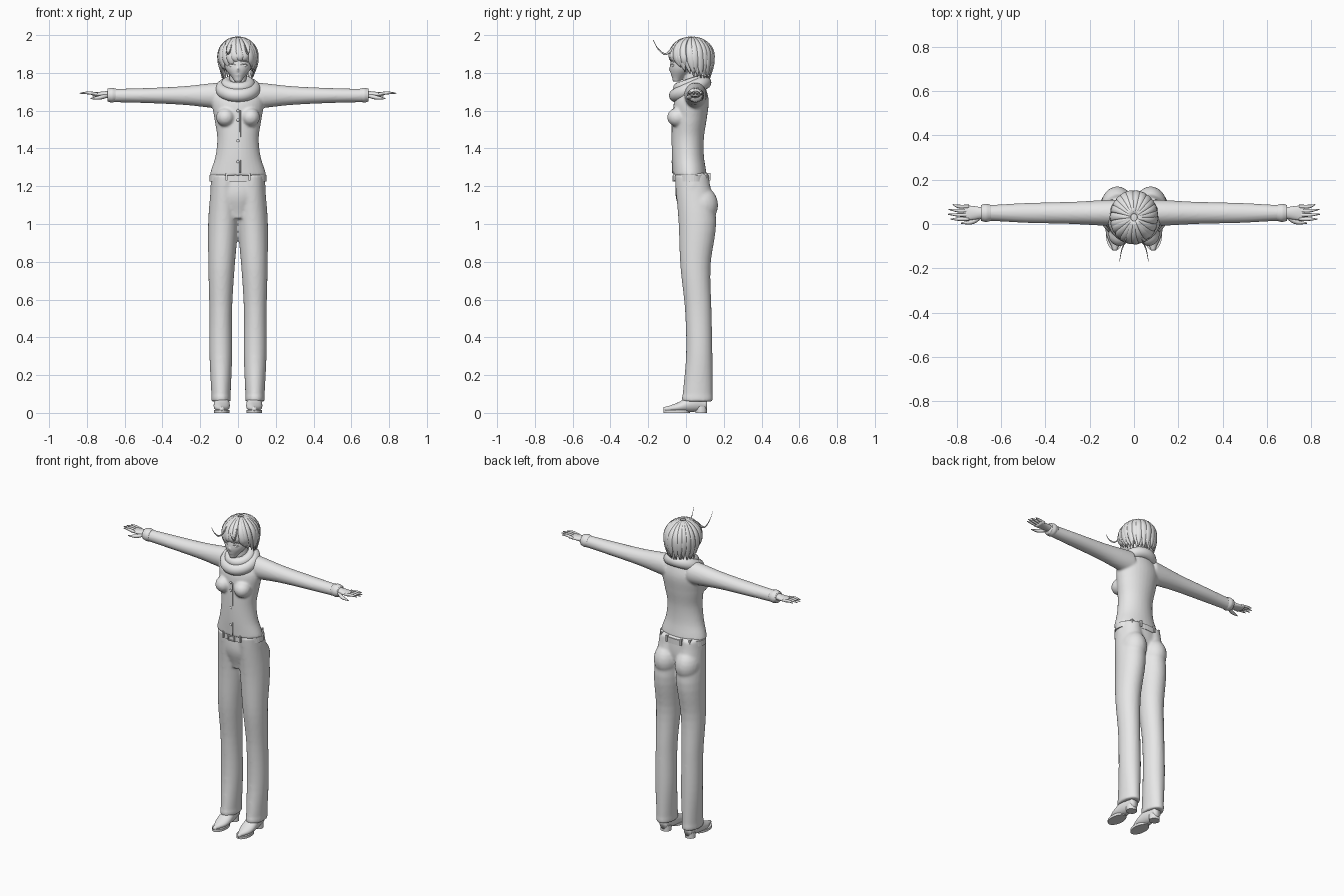
import bpy, bmesh, math, random
from mathutils import Vector, Matrix

random.seed(4)
if "Cube" in bpy.data.objects:
    bpy.data.objects.remove(bpy.data.objects["Cube"])

COLOUR = (0.8, 0.8, 0.8, 1)
grey = bpy.data.materials.new("plain grey")
grey.use_nodes = True
grey.diffuse_color = COLOUR
grey.node_tree.nodes["Principled BSDF"].inputs["Base Color"].default_value = COLOUR

SIDES = (1, -1)
FORWARD, UPWARD, SIDEWAYS = Vector((0, -1, 0)), Vector((0, 0, 1)), Vector((1, 0, 0))


def finish(name, bm, voxel=None, mirror=False, smooth=True):
    """Turn the bmesh into an object, optionally mirrored or fused into one skin."""
    bmesh.ops.recalc_face_normals(bm, faces=bm.faces)
    for face in bm.faces:
        face.smooth = smooth
    mesh = bpy.data.meshes.new(name)
    bm.to_mesh(mesh)
    bm.free()
    mesh.materials.append(grey)
    part = bpy.data.objects.new(name, mesh)
    bpy.context.scene.collection.objects.link(part)
    if mirror:
        part.modifiers.new("Mirror", 'MIRROR').use_mirror_merge = False
    if voxel:
        remesh = part.modifiers.new("Remesh", 'REMESH')
        remesh.mode = 'VOXEL'
        remesh.voxel_size = voxel
        remesh.use_smooth_shade = True
        part.modifiers.new("Smooth", 'SMOOTH').iterations = 5


def along(values, t):
    """Smooth value at t between evenly spread stations; a plain number is constant."""
    if not isinstance(values, list):
        return values
    last = len(values) - 1
    i = min(int(t * last), last - 1)
    f = t * last - i
    before, start, end, after = (values[min(max(k, 0), last)] for k in range(i - 1, i + 3))
    leave, arrive = (end - before) / 2, (after - start) / 2
    bend = end - start
    return start + (leave + (3 * bend - 2 * leave - arrive + (leave + arrive - 2 * bend) * f) * f) * f


def circle(segments):
    for k in range(segments):
        angle = math.tau * k / segments
        yield math.cos(angle), math.sin(angle)


def skin(bm, rings, closed=False):
    rings = [[bm.verts.new(point) for point in ring] for ring in rings]
    pairs = list(zip(rings, rings[1:]))
    if closed:
        pairs.append((rings[-1], rings[0]))
    else:
        bm.faces.new(rings[0])
        bm.faces.new(rings[-1])
    for a, b in pairs:
        for i in range(len(a)):
            bm.faces.new((a[i - 1], a[i], b[i], b[i - 1]))


def loft(bm, axis, start, end, centre_u, centre_v, radius_u, radius_v, side=1, steps=24, segments=32):
    """Oval cross-sections spread along one axis."""
    rings = []
    for step in range(steps + 1):
        t = step / steps
        place = start + (end - start) * t
        ring = []
        for cos, sin in circle(segments):
            point = [along(centre_u, t) + along(radius_u, t) * cos,
                     along(centre_v, t) + along(radius_v, t) * sin]
            point.insert("xyz".index(axis), place)
            ring.append((point[0] * side, point[1], point[2]))
        rings.append(ring)
    skin(bm, rings)


def tube(bm, points, radii, flat=1, out=lambda point: UPWARD, closed=False, steps=12, segments=8):
    """Round or flattened sweep along a smooth path."""
    points = [Vector(point) for point in points]
    path = points if closed else [along(points, step / steps) for step in range(steps + 1)]
    last, rings = len(path) - 1, []
    for i, point in enumerate(path):
        ahead = path[(i + 1) % len(path)] if closed else path[min(i + 1, last)]
        behind = path[i - 1] if closed else path[max(i - 1, 0)]
        tangent = (ahead - behind).normalized()
        across = tangent.cross(out(point)).normalized()
        lift = across.cross(tangent) * flat
        radius = along(radii, i / last)
        rings.append([point + (across * cos + lift * sin) * radius for cos, sin in circle(segments)])
    skin(bm, rings, closed)


def ball(bm, centre, radii, segments=24):
    bmesh.ops.create_uvsphere(bm, u_segments=segments, v_segments=segments // 2, radius=1,
                              matrix=Matrix.Translation(centre) @ Matrix.Diagonal((*radii, 1)))


def box(bm, centre, size):
    bmesh.ops.create_cube(bm, size=1, matrix=Matrix.Translation(centre) @ Matrix.Diagonal((*size, 1)))


# Trousers: two legs, seat and pelvis fused
bm = bmesh.new()
for side in SIDES:
    loft(bm, 'z', .06, 1.26, [.09, .09, .07], [.06, .07, .065, .05, .06, .03],
         [.05, .06, .06, .07, .08, .07], [.08, .07, .07, .08, .1, .09], side)
    loft(bm, 'z', .06, .09, .09, .06, .052, .082, side)
    ball(bm, (.075 * side, .08, 1.1), (.075, .09, .1))
loft(bm, 'z', 1.03, 1.27, 0, .035, [.06, .14, .14], [.06, .09, .085])
finish("trousers", bm, voxel=.008)

# Fitted jacket: torso, chest and sleeves fused
bm = bmesh.new()
loft(bm, 'z', 1.255, 1.76, 0, [.02, .01, .01, .02, .03, .045],
     [.15, .12, .11, .125, .135, .08], [.09, .085, .085, .09, .09, .05])
for side in SIDES:
    ball(bm, (.066 * side, -.045, 1.565), (.05, .055, .05))
    loft(bm, 'x', .08, .68, .05, 1.68, [.06, .05, .045, .035], [.07, .05, .04, .035], side)
finish("jacket", bm, voxel=.007)

# Sleeve cuffs
bm = bmesh.new()
loft(bm, 'x', .645, .69, .05, 1.682, [.036, .041, .036], [.034, .039, .034])
finish("cuffs", bm, mirror=True)

# Buttons and front seam
bm = bmesh.new()
for height in (1.33, 1.44, 1.55, 1.6):
    ball(bm, (0, -.073, height), (.008, .005, .008))
finish("buttons", bm)
bm = bmesh.new()
tube(bm, [(.012, -.072, 1.27), (.012, -.073, 1.6)], .003, out=lambda point: FORWARD)
finish("front_seam", bm)

# Belt, buckle and loops
bm = bmesh.new()
loft(bm, 'z', 1.225, 1.26, 0, .03, .15, .095, steps=2, segments=48)
finish("belt", bm, smooth=False)
bm = bmesh.new()
for side in SIDES:
    box(bm, (.022 * side, -.066, 1.24), (.005, .01, .03))
    box(bm, (0, -.066, 1.24 + .013 * side), (.04, .01, .005))
finish("buckle", bm, smooth=False)
bm = bmesh.new()
for x, y in ((.05, .12), (.1, .1), (.06, -.06)):
    box(bm, (x, y, 1.25), (.01, .02, .04))
finish("belt_loops", bm, mirror=True, smooth=False)

# Cowl scarf of two tilted rolls
bm = bmesh.new()
for width, depth, height, tilt, thickness in ((.084, .076, 1.715, .034, .036), (.06, .06, 1.74, .02, .03)):
    roll = [(width * sin, .022 - depth * cos, height - tilt * cos) for cos, sin in circle(40)]
    tube(bm, roll, thickness, closed=True, segments=16)
finish("scarf", bm)

# Hands with four fingers and a thumb
bm = bmesh.new()
loft(bm, 'x', .67, .77, .05, 1.686, [.024, .03, .036], [.02, .015, .01], steps=8)
for finger in range(4):
    y = .022 + .019 * finger
    tip = .84 - .008 * (finger - 1.3) ** 2
    tube(bm, [(.745, y, 1.688), (.79, y, 1.694), (tip, y + .003 * finger, 1.692)], [.008, .008, .002])
tube(bm, [(.69, .035, 1.68), (.73, .01, 1.67), (.78, .004, 1.664)], [.01, .011, .003])
finish("hands", bm, mirror=True)

# Shoes with sole and heel
bm = bmesh.new()
loft(bm, 'y', -.12, .11, .086, [.02, .03, .05, .05], [.01, .04, .04, .025], [.01, .025, .045, .035])
finish("shoe_uppers", bm, mirror=True)
bm = bmesh.new()
loft(bm, 'z', 0, .015, .086, -.05, .04, .07, steps=1)
loft(bm, 'z', 0, .035, .086, .08, .032, .03, steps=1)
finish("soles_and_heels", bm, mirror=True, smooth=False)

# Head with nose, lips, ears and neck
bm = bmesh.new()
loft(bm, 'z', 1.755, 1.97, 0, [-.05, -.01, .02, .03], [.02, .07, .08, .05], [.02, .075, .09, .06])
loft(bm, 'z', 1.68, 1.82, 0, .03, .045, .045)
ball(bm, (0, -.08, 1.818), (.007, .012, .014))
ball(bm, (0, -.073, 1.79), (.016, .008, .005))
for side in SIDES:
    ball(bm, (.073 * side, .02, 1.835), (.01, .02, .025))
finish("head", bm, voxel=.005)

# Eyes and lash lines
bm = bmesh.new()
ball(bm, (.031, -.066, 1.838), (.016, .01, .01))
for height in (1.848, 1.864):
    tube(bm, [(.014, -.08, height - .006), (.03, -.077, height), (.05, -.064, height - .006)], .0025,
         out=lambda point: FORWARD)
finish("eyes_and_lashes", bm, mirror=True)

# Hair: a cap under two layers of tapered locks combed out from the crown
CROWN = Vector((0, .03, 1.89))
bm = bmesh.new()
ball(bm, (0, .032, 1.9), (.093, .1, .088))
for layer in range(2):
    scale = 1 - .06 * layer
    count = 23
    for lock in range(count):
        heading = math.tau * (lock + layer / 2) / count + random.uniform(-.06, .06)
        backness = (1 - math.cos(heading)) / 2
        drop = .045 + .07 * min(1, backness * 1.4) + .02 * layer * backness + random.uniform(-.014, .014)
        sweep = .35 * (1 - backness) + random.uniform(-.08, .08)
        path = []
        for step in range(13):
            t = step / 12
            polar = min(.15 + 2.4 * t, math.pi / 2)
            hang = max(0, t - .6) / .4
            reach = scale * math.sin(polar) * (1 - .13 * hang ** 2)
            turn = heading + sweep * t ** 2
            path.append(CROWN + Vector((.1 * reach * math.sin(turn), -.113 * reach * math.cos(turn),
                                        .1 * scale * math.cos(polar) - drop * hang)))
        tube(bm, path, [.006, .014, .021, .021, .002], flat=.45, out=lambda point: point - CROWN)
finish("hair", bm)

# Long stray strands curling forward
bm = bmesh.new()
tube(bm, [(.035, -.06, 1.945), (.045, -.09, 1.91), (.055, -.115, 1.9), (.062, -.15, 1.93), (.066, -.176, 1.978)],
     [.007, .005, .001], flat=.5, out=lambda point: SIDEWAYS)
finish("stray_strands", bm, mirror=True)
